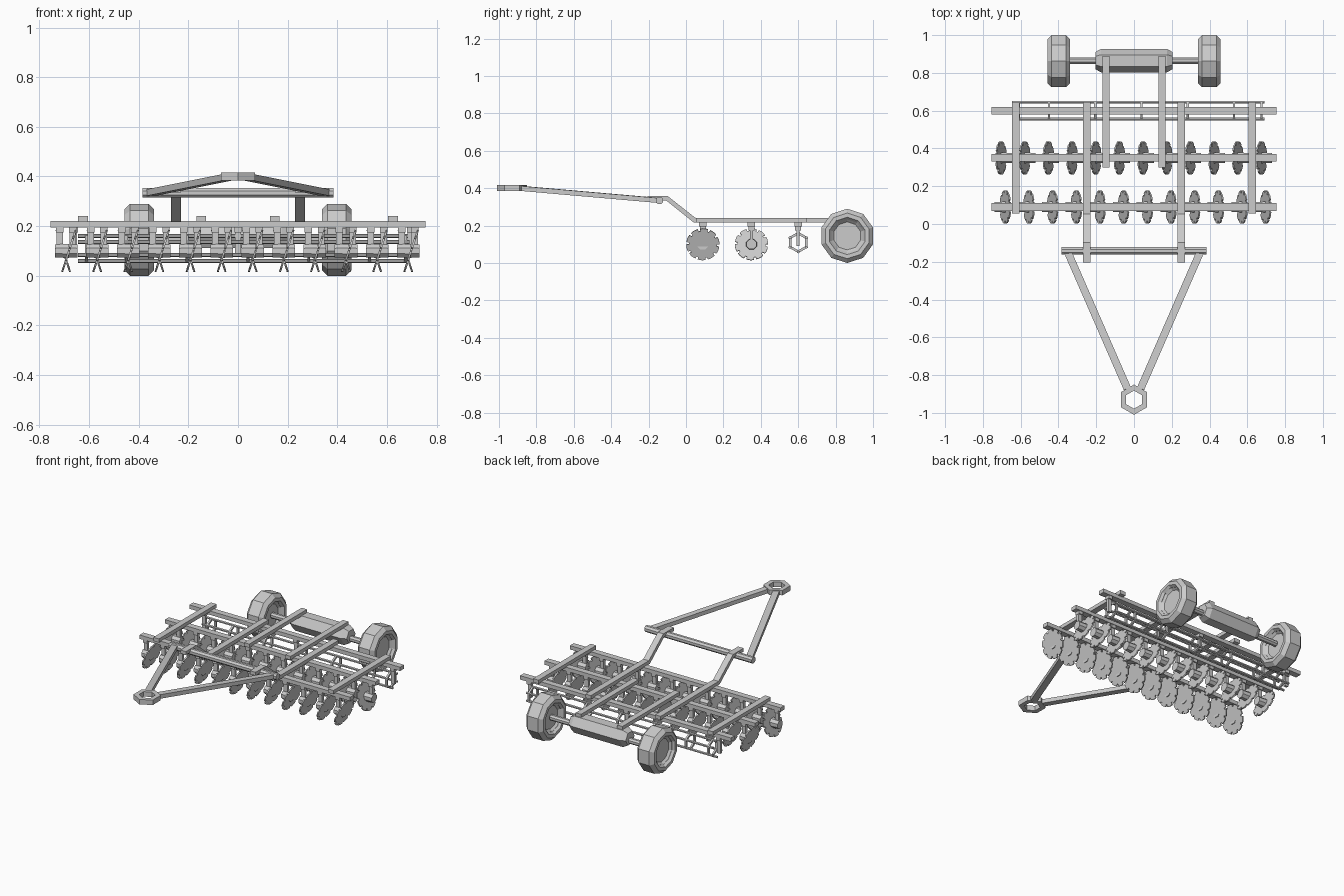
import bpy, bmesh
from math import sin, cos, pi, radians
from mathutils import Matrix, Vector

if "Cube" in bpy.data.objects:
    bpy.data.objects.remove(bpy.data.objects["Cube"])


def finish(name, bm, matrix=None):
    bmesh.ops.remove_doubles(bm, verts=bm.verts, dist=1e-5)
    bmesh.ops.dissolve_degenerate(bm, edges=bm.edges, dist=1e-5)
    bmesh.ops.recalc_face_normals(bm, faces=bm.faces)
    if matrix is not None:
        bm.transform(matrix)
    me = bpy.data.meshes.new(name)
    bm.to_mesh(me)
    bm.free()
    ob = bpy.data.objects.new(name, me)
    bpy.context.collection.objects.link(ob)
    return ob


def box(name, x0, x1, y0, y1, z0, z1):
    bm = bmesh.new()
    m = Matrix.Translation(((x0 + x1) / 2, (y0 + y1) / 2, (z0 + z1) / 2))
    bmesh.ops.create_cube(bm, size=1, matrix=m @ Matrix.Diagonal((x1 - x0, y1 - y0, z1 - z0, 1)))
    return finish(name, bm)


def prism(name, pts, x0, x1, matrix=None):
    """Extrude a (y, z) outline along x."""
    bm = bmesh.new()
    face = bm.faces.new([bm.verts.new((x0, y, z)) for y, z in pts])
    ext = bmesh.ops.extrude_face_region(bm, geom=[face], use_keep_orig=True)
    new = [g for g in ext["geom"] if isinstance(g, bmesh.types.BMVert)]
    bmesh.ops.translate(bm, verts=new, vec=(x1 - x0, 0, 0))
    return finish(name, bm, matrix)


def lathe(name, profile, n, matrix, start=pi / 2):
    """Revolve a closed (x, radius) profile about the x axis in n flat steps."""
    bm = bmesh.new()
    rings = [[bm.verts.new((x, r * cos(start + 2 * pi * k / n), r * sin(start + 2 * pi * k / n)))
              for x, r in profile] for k in range(n)]
    p = len(profile)
    for k in range(n):
        a, b = rings[k], rings[(k + 1) % n]
        for i in range(p):
            j = (i + 1) % p
            if profile[i][1] == 0 and profile[j][1] == 0:
                continue
            bm.faces.new((a[i], a[j], b[j], b[i]))
    return finish(name, bm, matrix)


def rod(name, x0, x1, r, n, y, z, start=pi / 2):
    return lathe(name, [(x0, 0), (x0, r), (x1, r), (x1, 0)], n, Matrix.Translation((0, y, z)), start)


def beam(name, a, b, w, h):
    """Rectangular bar between two points."""
    a, b = Vector(a), Vector(b)
    d = (b - a).normalized()
    side = d.cross(Vector((0, 0, 1))).normalized()
    rot = Matrix((d, side, side.cross(d))).transposed().to_4x4()
    bm = bmesh.new()
    bmesh.ops.create_cube(bm, size=1, matrix=Matrix.Translation((a + b) / 2) @ rot
                          @ Matrix.Diagonal(((b - a).length, w, h, 1)))
    return finish(name, bm)


# Hitch ring and V-shaped drawbar
lathe("hitch_ring", [(-0.016, 0.08), (0.016, 0.08), (0.016, 0.048), (-0.016, 0.048)], 6,
      Matrix.Translation((0, -0.93, 0.4)) @ Matrix.Rotation(radians(90), 4, 'Y'))
bpy.data.objects["hitch_ring"].data.transform(
    Matrix.Translation((0, -0.93, 0)) @ Matrix.Rotation(pi / 6, 4, 'Z') @ Matrix.Translation((0, 0.93, 0)))
for s in (-1, 1):
    beam("drawbar_arm", (s * 0.035, -0.872, 0.398), (s * 0.35, -0.15, 0.335), 0.04, 0.026)
rod("hinge_bar", -0.385, 0.385, 0.021, 8, -0.142, 0.334, pi / 8)

# Frame beams running front to back
crank = [(-0.205, 0.357), (-0.097, 0.357), (0.052, 0.24), (0.645, 0.24),
         (0.645, 0.216), (0.042, 0.216), (-0.107, 0.335), (-0.205, 0.335)]
for s in (-1, 1):
    prism("main_beam", crank, s * 0.25 - 0.02, s * 0.25 + 0.02)
    x = s * 0.625
    box("outer_beam", x - 0.02, x + 0.02, 0.055, 0.645, 0.216, 0.24)
    x = s * 0.148
    box("rear_beam", x - 0.019, x + 0.019, 0.3, 0.89, 0.216, 0.24)

# Cross bars carrying the tools
for y in (0.09, 0.35, 0.6):
    box("cross_bar", -0.755, 0.755, y - 0.02, y + 0.02, 0.195, 0.22)

# Notched discs, leaning opposite ways in the two rows
notched = []
for k in range(10):
    for deg, r in ((0, .088), (9, .089), (18, .089), (27, .088), (28, .075), (35, .075)):
        t = radians(36 * k + deg)
        notched.append((r * cos(t), r * sin(t)))
for y, first, lean, hub in ((0.09, -0.681, 1, -1), (0.35, -0.704, -1, 1)):
    for i in range(12):
        x = first + i * 0.1253
        m = Matrix.Translation((x, y, 0.1)) @ Matrix.Rotation(lean * radians(18), 4, 'Y')
        prism("disc", notched, -0.004, 0.004, m)
        lathe("disc_hub", [(0, 0), (0, 0.031), (hub * 0.057, 0.028), (hub * 0.057, 0)], 8,
              Matrix.Translation((x, y, 0.1)), pi / 8)
        px = x + hub * 0.038
        box("disc_shank", px - 0.013, px + 0.013, y - 0.009, y + 0.009, 0.1, 0.2)
        box("shank_clamp", px - 0.015, px + 0.015, y - 0.016, y + 0.016, 0.175, 0.2)

# Hexagonal cage roller with slats
ry, rz = 0.6, 0.11
for x in (-0.61, -0.45, -0.205, 0.04, 0.285, 0.53, 0.675):
    lathe("roller_ring", [(x - .006, .057), (x + .006, .057), (x + .006, .042), (x - .006, .042)], 6,
          Matrix.Translation((0, ry, rz)))
for k in range(6):
    t = pi / 2 + k * pi / 3
    rod("roller_slat", -0.645, 0.69, 0.008, 6, ry + 0.051 * cos(t), rz + 0.051 * sin(t))
for x in (-0.66, 0.0, 0.695):
    box("roller_post", x - 0.012, x + 0.012, ry - 0.008, ry + 0.008, 0.09, 0.2)
    box("roller_clamp", x - 0.015, x + 0.015, ry - 0.016, ry + 0.016, 0.175, 0.2)

# Rear axle with hexagonal housing
lathe("axle_housing", [(-0.205, 0), (-0.205, 0.045), (-0.175, 0.062), (0.175, 0.062), (0.205, 0.045), (0.205, 0)],
      6, Matrix.Translation((0, 0.865, 0.165)), 0)
rod("axle", -0.36, 0.36, 0.019, 8, 0.865, 0.15, pi / 8)

# Ten-sided wheels with recessed rims
tyre = [(-.045, .088), (-.06, .1), (-.06, .122), (-.038, .145), (.038, .145), (.06, .122), (.06, .1), (.045, .088)]
rim = [(-.03, 0), (-.03, .075), (-.045, .09), (.045, .09), (.03, .075), (.03, 0)]
for s in (-1, 1):
    m = Matrix.Translation((s * 0.398, 0.862, 0.145))
    lathe("tyre", tyre, 10, m)
    lathe("rim", rim, 10, m)
